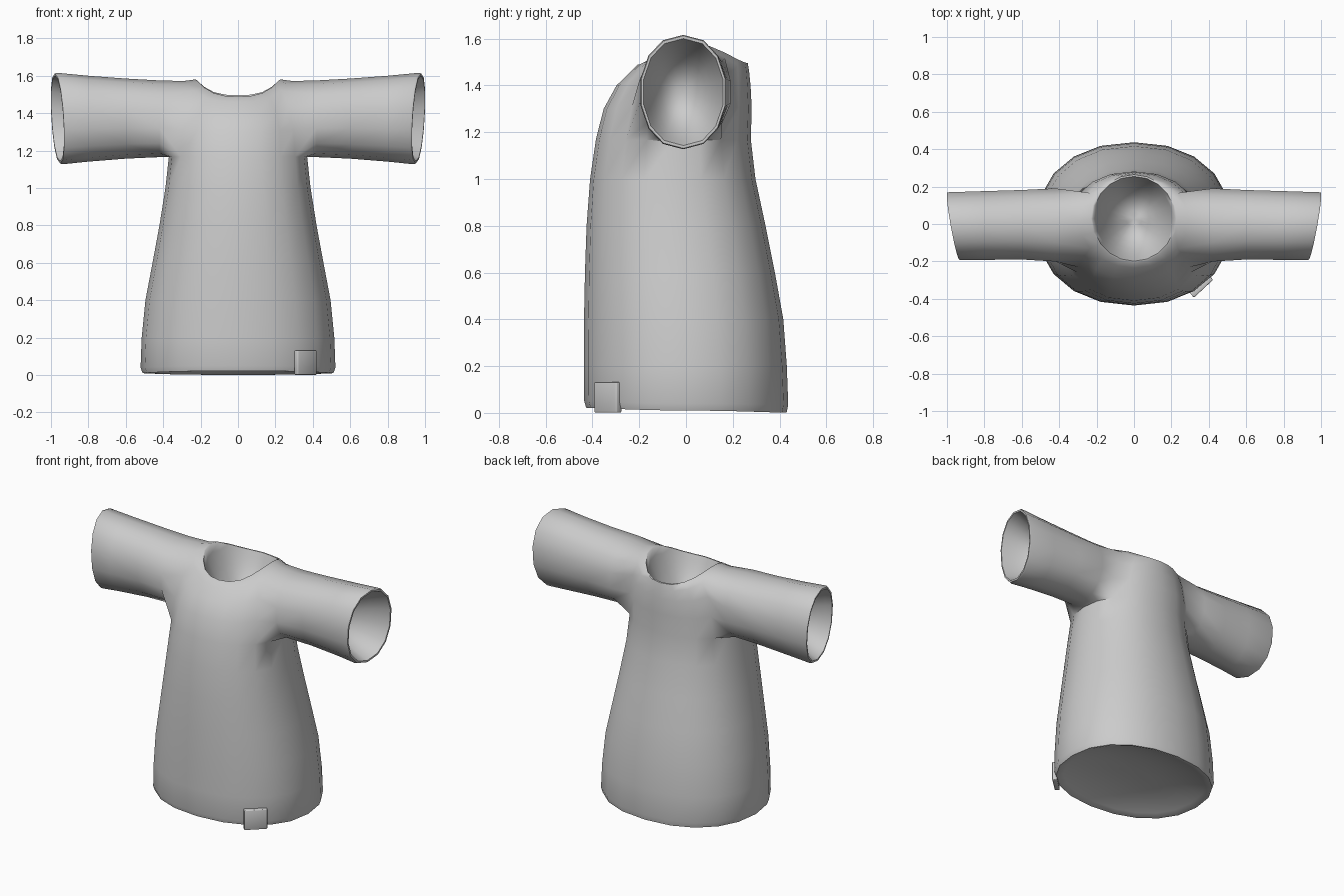
import bpy, bmesh
from math import cos, sin, pi, radians
from mathutils import Matrix, Vector

if "Cube" in bpy.data.objects:
    bpy.data.objects.remove(bpy.data.objects["Cube"])

COLS = 20          # columns around the body
ARM = 2            # armhole reaches this many columns each way

grey = bpy.data.materials.new("fabric grey")
grey.use_nodes = True
grey.diffuse_color = (0.6, 0.6, 0.6, 1)
grey.node_tree.nodes["Principled BSDF"].inputs["Base Color"].default_value = (0.6, 0.6, 0.6, 1)


def power(v, n):
    return (abs(v) ** (2 / n)) * (1 if v >= 0 else -1)


def make_object(name, bm):
    bmesh.ops.recalc_face_normals(bm, faces=bm.faces)
    mesh = bpy.data.meshes.new(name)
    bm.to_mesh(mesh)
    bm.free()
    mesh.materials.append(grey)
    obj = bpy.data.objects.new(name, mesh)
    bpy.context.collection.objects.link(obj)
    bpy.ops.object.select_all(action="DESELECT")
    obj.select_set(True)
    bpy.context.view_layer.objects.active = obj
    bpy.ops.object.shade_smooth_by_angle(angle=radians(60))


def body_ring(bm, half_width, front, back, z_front, z_side, z_back, n):
    ring = []
    for i in range(COLS):
        a = 2 * pi * i / COLS
        c, s = cos(a), sin(a)
        z_end = z_back if s > 0 else z_front
        ring.append(bm.verts.new((half_width * power(c, n),
                                  (front + back) / 2 + (back - front) / 2 * power(s, n),
                                  z_side + (z_end - z_side) * (1 - abs(c) ** 3))))
    return ring


def bridge(bm, a, b):
    for i in range(len(a)):
        j = (i + 1) % len(a)
        bm.faces.new((a[i], a[j], b[j], b[i]))


def hollow(bm, rim, inward, lip):
    """Close an opening with a thin lip and a rounded hollow."""
    center = sum((v.co for v in rim), Vector()) / len(rim)
    inward = Vector(inward)
    previous = rim
    for s in (1, 0.93, 0.84, 0.72, 0.56, 0.38, 0.19):
        ring = [bm.verts.new(center + (v.co - center) * s * lip + inward * (1 - s ** 2.5))
                for v in rim]
        bridge(bm, previous, ring)
        previous = ring
    tip = bm.verts.new(center + inward)
    for i in range(len(previous)):
        bm.faces.new((previous[i], previous[(i + 1) % len(previous)], tip))


# Body rings: half width, front y, back y, z at front / side / back, squareness
skirt = [(0.510, -0.427, 0.430, 0.022, 0.010, 0.001, 2.2),
         (0.521, -0.435, 0.437, 0.050, 0.040, 0.035, 2.2)]
for z, w, f, b in [(0.2, 0.515, -0.436, 0.431), (0.4, 0.495, -0.436, 0.416),
                   (0.6, 0.457, -0.432, 0.380), (0.8, 0.420, -0.425, 0.340),
                   (1.0, 0.388, -0.410, 0.297)]:
    skirt.append((w, f, b, z, z, z, 2.2))
chest = [(0.370, -0.385, 0.277, 1.17, 1.165, 1.17, 2.2),
         (0.360, -0.352, 0.281, 1.30, 1.320, 1.30, 2.2),
         (0.335, -0.297, 0.276, 1.40, 1.470, 1.40, 2.1),
         (0.290, -0.235, 0.270, 1.46, 1.572, 1.46, 2.0),
         (0.230, -0.208, 0.264, 1.488, 1.58, 1.495, 2.0)]

bm = bmesh.new()
rings = [body_ring(bm, *r) for r in skirt + chest]
low, high = len(skirt), len(rings) - 2
for r in range(len(rings) - 1):
    for i in range(COLS):
        in_left = i < ARM or i >= COLS - ARM
        in_right = COLS // 2 - ARM <= i < COLS // 2 + ARM
        if low <= r < high and (in_left or in_right):
            continue
        j = (i + 1) % COLS
        bm.faces.new((rings[r][i], rings[r][j], rings[r + 1][j], rings[r + 1][i]))

# Hem and neck openings
hollow(bm, rings[0], (0, 0, 0.08), 0.975)
hollow(bm, rings[-1], (0, 0, -0.25), 0.96)

# Sleeves grow out of the armhole edges: x, bottom z, top z, front y, back y
sleeve = [(0.42, 1.165, 1.575, -0.205, 0.195), (0.60, 1.157, 1.585, -0.194, 0.186),
          (0.80, 1.141, 1.600, -0.196, 0.180), (0.955, 1.127, 1.616, -0.198, 0.174),
          (0.967, 1.131, 1.612, -0.194, 0.171)]
for side in (1, -1):
    def column(k):
        return k % COLS if side > 0 else (COLS // 2 - k) % COLS
    edge = [rings[low][column(-k)] for k in range(ARM + 1)]
    edge += [rings[r][column(-ARM)] for r in range(low + 1, high)]
    edge += [rings[high][column(k)] for k in range(-ARM, ARM + 1)]
    edge += [rings[r][column(ARM)] for r in range(high - 1, low, -1)]
    edge += [rings[low][column(k)] for k in range(ARM, 0, -1)]
    for s, (x, bottom, top, front, back) in enumerate(sleeve):
        loop = []
        for i in range(len(edge)):
            a = 2 * pi * i / len(edge)
            y = (front + back) / 2 - (back - front) / 2 * power(sin(a), 2.2)
            z = (bottom + top) / 2 - (top - bottom) / 2 * power(cos(a), 2.1)
            slant = 0.18 * y + 0.06 * (z - 1.37) if s >= 3 else 0
            loop.append(bm.verts.new((side * (x + slant), y, z)))
        bridge(bm, edge, loop)
        edge = loop
    hollow(bm, edge, (-side * 0.25, 0, 0), 0.95)

make_object("shirt", bm)

# Small fabric tag folded over the hem
bm = bmesh.new()
bmesh.ops.create_cube(bm, size=1, matrix=Matrix.Translation((0.361, -0.334, 0.066))
                      @ Matrix.Rotation(radians(43), 4, "Z")
                      @ Matrix.Diagonal((0.14, 0.032, 0.13, 1)))
bmesh.ops.bevel(bm, geom=bm.edges[:], offset=0.005, segments=2, affect="EDGES", profile=0.5)
make_object("hem_tag", bm)
